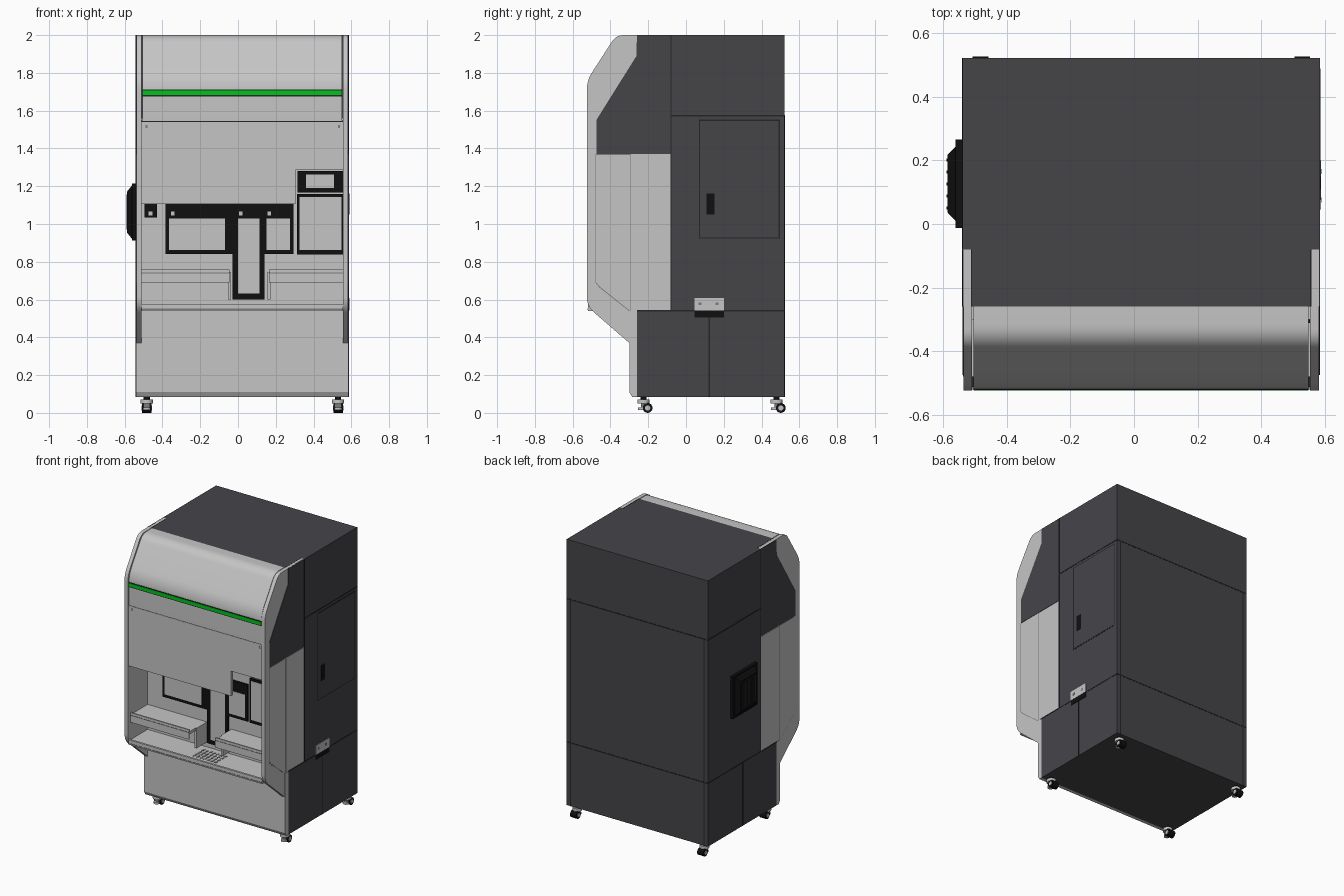
import bpy, bmesh
from mathutils import Vector

cube = bpy.data.objects.get("Cube")
if cube:
    bpy.data.objects.remove(cube, do_unlink=True)


def material(name, r, g, b):
    m = bpy.data.materials.new(name)
    m.use_nodes = True
    m.diffuse_color = (r, g, b, 1)
    m.node_tree.nodes["Principled BSDF"].inputs["Base Color"].default_value = (r, g, b, 1)
    return m


LIGHT = material("light grey", 0.56, 0.56, 0.56)
DARK = material("charcoal", 0.06, 0.058, 0.066)
SEAM = material("seam dark", 0.018, 0.018, 0.02)
BLACK = material("black", 0.005, 0.005, 0.005)
GREY = material("mid grey", 0.2, 0.2, 0.2)
GREEN = material("green", 0.0, 0.55, 0.01)


def finish(name, bm, mat, smooth=False):
    bmesh.ops.recalc_face_normals(bm, faces=bm.faces)
    me = bpy.data.meshes.new(name)
    bm.to_mesh(me)
    bm.free()
    me.materials.append(mat)
    ob = bpy.data.objects.new(name, me)
    bpy.context.collection.objects.link(ob)
    if smooth:
        bpy.ops.object.select_all(action='DESELECT')
        ob.select_set(True)
        bpy.context.view_layer.objects.active = ob
        bpy.ops.object.shade_smooth_by_angle(angle=0.6)
    return ob


def box(name, x, y, z, mat):
    """Box from three (low, high) ranges."""
    bm = bmesh.new()
    bmesh.ops.create_cube(bm, size=1)
    for v in bm.verts:
        v.co = [(r[0] + r[1]) / 2 + c * (r[1] - r[0]) for r, c in zip((x, y, z), v.co)]
    return finish(name, bm, mat)


def rounded(points, radius, n=6):
    """Round every corner of an outline whose radius is above zero."""
    out = []
    for i, (p, r) in enumerate(zip(points, radius)):
        p = Vector(p)
        if r == 0:
            out.append(p)
            continue
        a = p + (Vector(points[i - 1]) - p).normalized() * r
        b = p + (Vector(points[(i + 1) % len(points)]) - p).normalized() * r
        for k in range(n + 1):
            t = k / n
            out.append(a * (1 - t) ** 2 + p * 2 * t * (1 - t) + b * t * t)
    return out


def prism(name, outline, lo, hi, mat, axis='x', smooth=False):
    """Extrude a (y, z) outline along x, or an (x, z) outline along y."""
    bm = bmesh.new()
    place = (lambda p, d: (d, p[0], p[1])) if axis == 'x' else (lambda p, d: (p[0], d, p[1]))
    face = bm.faces.new([bm.verts.new(place(p, lo)) for p in outline])
    ext = bmesh.ops.extrude_face_region(bm, geom=[face])
    move = Vector((hi - lo, 0, 0)) if axis == 'x' else Vector((0, hi - lo, 0))
    bmesh.ops.translate(bm, vec=move, verts=[g for g in ext["geom"] if isinstance(g, bmesh.types.BMVert)])
    return finish(name, bm, mat, smooth)


def cylinder(name, centre, r, depth, mat, along_x=False):
    bm = bmesh.new()
    bmesh.ops.create_cone(bm, cap_ends=True, segments=20, radius1=r, radius2=r, depth=depth)
    for v in bm.verts:
        c = Vector((v.co.z, v.co.y, -v.co.x)) if along_x else v.co.copy()
        v.co = c + Vector(centre)
    return finish(name, bm, mat, True)


L, R = -0.54, 0.585          # outer walls
IL, IR = L + 0.03, R - 0.03  # inner faces of the side cheeks
FRONT, BACK = -0.525, 0.522

# Cabinet body
box("rear_cabinet", (L, R), (-0.08, BACK), (0.54, 2), DARK)
box("base_cabinet", (L, R), (-0.26, BACK), (0.085, 0.54), DARK)
prism("base_front_panel", [(-0.26, 0.085), (-0.285, 0.085), (-0.3, 0.11), (-0.3, 0.54), (-0.26, 0.54)],
      L, R, LIGHT)
box("roof_front", (IL, IR), (-0.26, -0.08), (1.5, 2), DARK)
box("work_back_wall", (IL, IR), (-0.3, -0.08), (0.54, 1.56), LIGHT)

# Side cheeks with dark upper covers and window panels
cheek = rounded([(-0.08, 2), (-0.37, 2), (FRONT, 1.76), (FRONT, 0.565), (-0.3, 0.37), (-0.3, 0.54), (-0.08, 0.54)],
                [0, 0.04, 0.05, 0.05, 0, 0, 0])
cover = [(-0.08, 2), (-0.26, 2), (-0.262, 1.89), (-0.475, 1.55), (-0.475, 1.37), (-0.08, 1.37)]
window = [(-0.48, 1.37), (-0.48, 0.69), (-0.46, 0.665), (-0.29, 0.53), (-0.29, 1.37)]
pane = [(-0.476, 1.366), (-0.476, 0.692), (-0.458, 0.669), (-0.294, 0.538), (-0.294, 1.366)]
for side, outer, s in (("left", R, 1), ("right", L, -1)):
    prism(side + "_cheek", cheek, outer - 0.03 * s, outer - 0.003 * s, LIGHT, smooth=True)
    prism(side + "_upper_cover", cover, outer - 0.01 * s, outer, DARK)
    prism(side + "_window_edge", window, outer - 0.008 * s, outer - 0.002 * s, GREY)
    prism(side + "_window_pane", pane, outer - 0.008 * s, outer - 0.0005 * s, LIGHT)
    box(side + "_lower_panel", sorted((outer - 0.01 * s, outer - 0.0005 * s)), (-0.288, -0.082), (0.542, 1.366), LIGHT)
    box(side + "_roof_seam", sorted((outer - 0.026 * s, outer - 0.03 * s)), (-0.26, -0.08), (1.99, 2.001), SEAM)

# Hood, indicator strip and notched front panel
hood = rounded([(-0.26, 2), (-0.365, 2), (-0.52, 1.76), (-0.52, 1.545), (-0.26, 1.545)], [0, 0.05, 0.06, 0, 0], 8)
prism("hood", hood, IL + 0.005, IR - 0.005, LIGHT, smooth=True)
box("green_strip", (IL + 0.005, IR - 0.005), (-0.524, -0.515), (1.682, 1.706), GREEN)
for z in (1.679, 1.709):
    box("strip_border", (IL + 0.005, IR - 0.005), (-0.522, -0.515), (z - 0.003, z + 0.003), SEAM)
prism("front_panel", [(IL, 1.54), (IL, 1.105), (0.305, 1.105), (0.305, 1.285), (IR, 1.285), (IR, 1.54)],
      -0.516, -0.49, LIGHT, axis='y')
box("hood_gap", (IL, IR), (-0.514, -0.48), (1.538, 1.547), SEAM)
for x in (-0.485, 0.535):
    box("panel_fastener", (x - 0.006, x + 0.006), (-0.519, -0.515), (1.508, 1.525), GREY)

# Work bay frames: each black surround with its light inset
def panel(name, x, z, insets):
    box(name, x, (-0.312, -0.298), z, BLACK)
    for ix, iz in insets:
        box(name + "_inset", ix, (-0.315, -0.31), iz, LIGHT)


panel("wide_frame", (-0.385, 0.295), (0.84, 1.105), [((-0.365, -0.07), (0.862, 1.03)), ((0.15, 0.275), (0.862, 1.03))])
panel("column_frame", (-0.03, 0.14), (0.6, 1.0), [((0, 0.115), (0.632, 1.03))])
panel("right_door_frame", (0.312, IR), (0.838, 1.158), [((0.325, 0.547), (0.862, 1.142))])
panel("display", (0.315, IR), (1.168, 1.28), [((0.36, 0.507), (1.19, 1.262))])
panel("small_bracket", (-0.495, -0.43), (1.035, 1.105), [])
for x in (-0.463, -0.345, 0.015, 0.165):
    box("frame_button", (x - 0.01, x + 0.01), (-0.318, -0.31), (1.046, 1.066), LIGHT)

# Work bay floor with a drain grate
box("bay_floor", (IL, IR), (-0.52, -0.3), (0.54, 0.565), LIGHT)
box("floor_lip", (IL, IR), (-0.52, -0.505), (0.565, 0.575), LIGHT)
box("lip_shadow_gap", (IL, IR), (-0.5215, -0.515), (0.546, 0.552), GREY)
for i in range(7):
    for j in range(4):
        x, y = -0.035 + i * 0.029, -0.47 + j * 0.035
        box("grate_slot", (x, x + 0.015), (y, y + 0.024), (0.564, 0.567), GREY)

# Raised shelves on both sides of the column
for name, x, inner in (("right_shelf", (IL, -0.045), -0.045), ("left_shelf", (0.165, IR), 0.165)):
    box(name, x, (-0.49, -0.3), (0.725, 0.745), LIGHT)
    box(name + "_lip", x, (-0.495, -0.485), (0.69, 0.76), LIGHT)
    box(name + "_end", (inner - 0.008, inner + 0.008), (-0.42, -0.3), (0.6, 0.745), LIGHT)
    box(name + "_lip_line", x, (-0.4965, -0.49), (0.738, 0.743), GREY)

# Panel seams on the sides and back
T = 0.0015
for outer in (L, R):
    xs = (outer - T, outer + T)
    for y, z in (((-0.08, BACK), (1.568, 1.576)), ((-0.26, BACK), (0.537, 0.544)),
                 ((-0.083, -0.077), (0.54, 2)), ((0.118, 0.126), (0.085, 0.54))):
        box("side_seam", xs, y, z, SEAM)
for z in (0.54, 1.572):
    box("back_seam", (L, R), (BACK - T, BACK + T), (z - 0.004, z + 0.004), SEAM)
for x in (IL, IR):
    box("back_upright_seam", (x - 0.004, x + 0.004), (BACK - T, BACK + T), (0.085, 1.572), SEAM)

# Service door with handle on the left side
box("service_door_gap", (R - T, R + 0.001), (0.068, 0.497), (0.922, 1.553), SEAM)
box("service_door", (R - T, R + 0.002), (0.075, 0.49), (0.929, 1.546), DARK)
box("door_handle", (R, R + 0.004), (0.108, 0.15), (1.05, 1.162), BLACK)
box("connector_plate", (R - 0.01, R + 0.004), (0.045, 0.2), (0.542, 0.608), LIGHT)
box("connector_recess", (R - 0.01, R + 0.003), (0.045, 0.2), (0.505, 0.542), BLACK)
for y in (0.075, 0.165):
    box("connector_socket", (R, R + 0.005), (y - 0.008, y + 0.008), (0.57, 0.585), GREY)

# Tapered vent housing on the right side
box("vent_base", (-0.562, L), (-0.012, 0.266), (0.912, 1.215), BLACK)
vent = bmesh.new()
bmesh.ops.create_cube(vent, size=1)
for v in vent.verts:
    k = 0.2 if v.co.x < 0 else 0.26
    v.co = (-0.575 + v.co.x * 0.026, 0.127 + v.co.y * k * 0.9, 1.063 + v.co.z * k * 1.08)
finish("vent_housing", vent, BLACK)
for i in range(5):
    y = 0.05 + i * 0.038
    box("vent_rib", (-0.59, -0.57), (y - 0.005, y + 0.005), (0.97, 1.155), SEAM)

# Casters with levelling feet
for x in (-0.483, 0.53):
    for y in (-0.225, 0.48):
        cylinder("caster_mount", (x, y, 0.079), 0.016, 0.02, BLACK)
        cylinder("caster_collar", (x, y, 0.06), 0.032, 0.022, LIGHT)
        box("caster_fork", (x - 0.018, x + 0.018), (y - 0.012, y + 0.028), (0.025, 0.055), GREY)
        cylinder("caster_wheel", (x, y + 0.022, 0.026), 0.026, 0.05, BLACK, True)
        cylinder("caster_hub", (x, y + 0.022, 0.026), 0.014, 0.056, LIGHT, True)
        cylinder("levelling_foot", (x, y - 0.01, 0.022), 0.02, 0.014, LIGHT)
